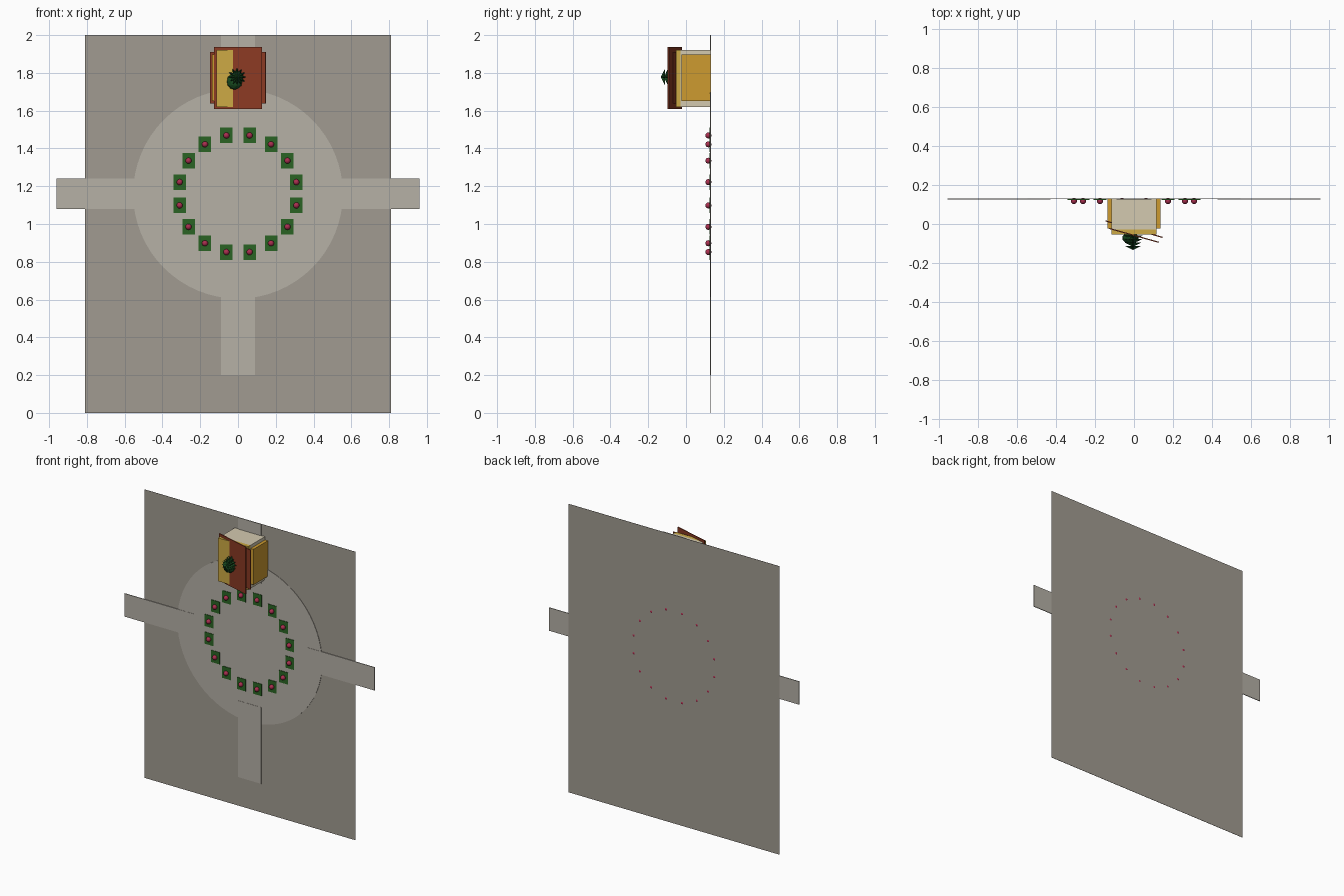
import bpy, bmesh, math
from mathutils import Matrix, Vector

if "Cube" in bpy.data.objects:
    bpy.data.objects.remove(bpy.data.objects["Cube"])


def mat(name, hexcol):
    lin = [(int(hexcol[i:i + 2], 16) / 255) ** 2.2 for i in (0, 2, 4)]
    m = bpy.data.materials.new(name)
    m.diffuse_color = (*lin, 1)
    m.use_nodes = True
    m.node_tree.nodes["Principled BSDF"].inputs["Base Color"].default_value = m.diffuse_color
    return m


GROUND, PATH = mat("ground", "A09A90"), mat("path", "B4AFA5")
WALL, GOLD, AMBER = mat("wall", "D2C8AE"), mat("gold", "CCA846"), mat("amber", "CC9A33")
ROOF, LEAF = mat("roof", "8A3D28"), mat("leaf", "2E6428")
FLOWER, TREE = mat("flower", "A83250"), mat("tree", "1F4F26")


def finish(name, bm, material, smooth=False):
    bmesh.ops.recalc_face_normals(bm, faces=bm.faces)
    me = bpy.data.meshes.new(name)
    bm.to_mesh(me)
    bm.free()
    me.materials.append(material)
    for p in me.polygons:
        p.use_smooth = smooth
    ob = bpy.data.objects.new(name, me)
    bpy.context.collection.objects.link(ob)
    return ob


def box(name, x, y, z, material):
    """Box from (min, max) ranges."""
    bm = bmesh.new()
    size = Vector((x[1] - x[0], y[1] - y[0], z[1] - z[0]))
    mid = Vector((sum(x) / 2, sum(y) / 2, sum(z) / 2))
    bmesh.ops.create_cube(bm, size=1, matrix=Matrix.Translation(mid) @ Matrix.Diagonal((*size, 1)))
    return finish(name, bm, material)


def board(name, a, b, z, thick, material):
    """Upright board running between two points in plan."""
    a, b = Vector(a), Vector(b)
    d = b - a
    ob = box(name, (-d.length / 2, d.length / 2), (-thick / 2, thick / 2), z, material)
    ob.location = (*((a + b) / 2), 0)
    ob.rotation_euler.z = math.atan2(d.y, d.x)
    return ob


def star_cone(name, cx, cz, y0, y1, r, points, material):
    """Spiky cone layer pointing to -y."""
    bm = bmesh.new()
    ring = []
    for i in range(points * 2):
        a = math.pi * i / points
        rr = r if i % 2 == 0 else r * 0.62
        ring.append(bm.verts.new((cx + rr * math.cos(a), y0, cz + rr * math.sin(a))))
    tip = bm.verts.new((cx, y1, cz))
    bm.faces.new(ring)
    for i, v in enumerate(ring):
        bm.faces.new((v, ring[(i + 1) % len(ring)], tip))
    return finish(name, bm, material)


CZ = 1.16  # centre height of the plaza

# Ground slab
box("ground", (-0.81, 0.81), (0.1305, 0.132), (0, 2), GROUND)

# Round plaza
bm = bmesh.new()
bmesh.ops.create_cone(bm, cap_ends=True, segments=64, radius1=0.555, radius2=0.555, depth=0.003,
                      matrix=Matrix.Translation((0, 0.129, CZ)) @ Matrix.Rotation(math.pi / 2, 4, 'X'))
finish("plaza", bm, PATH)

# Four paths
py = (0.126, 0.131)
box("path_left", (-0.96, -0.43), py, (1.08, 1.24), PATH)
box("path_right", (0.43, 0.96), py, (1.08, 1.24), PATH)
box("path_bottom", (-0.09, 0.09), py, (0.2, 0.73), PATH)
box("path_top", (-0.09, 0.09), py, (1.59, 2.0), PATH)

# Ring of sixteen flower beds
for i in range(16):
    a = math.radians(11.25 + 22.5 * i)
    x, z = 0.315 * math.cos(a), CZ + 0.315 * math.sin(a)
    box("flower_bed", (x - 0.033, x + 0.033), (0.124, 0.130), (z - 0.041, z + 0.041), LEAF)
    bm = bmesh.new()
    bmesh.ops.create_uvsphere(bm, u_segments=16, v_segments=10, radius=0.016,
                              matrix=Matrix.Translation((x, 0.1185, z)))
    finish("flower", bm, FLOWER, True)

# House walls, front panel and side panels
box("house_body", (-0.115, 0.115), (-0.028, 0.131), (1.62, 1.92), WALL)
box("house_front", (-0.115, 0.115), (-0.054, -0.028), (1.62, 1.92), GOLD)
for s, n in ((-1, "left"), (1, "right")):
    box("house_side_" + n, sorted((s * 0.115, s * 0.137)), (-0.024, 0.131), (1.65, 1.897), AMBER)

# Two slanted roof boards
board("roof_lower", (-0.147, 0.016), (0.147, -0.069), (1.637, 1.91), 0.006, ROOF)
board("roof_upper", (-0.127, -0.023), (0.127, -0.094), (1.61, 1.937), 0.006, ROOF)

# Bush and layered spiky tree pointing forwards
bm = bmesh.new()
bmesh.ops.create_icosphere(bm, subdivisions=2, radius=1, matrix=Matrix.Translation(
    (-0.018, -0.072, 1.755)) @ Matrix.Diagonal((0.042, 0.03, 0.044, 1)))
finish("bush", bm, TREE)
for k, (y0, r) in enumerate(((-0.06, 0.05), (-0.078, 0.048), (-0.095, 0.045), (-0.112, 0.042))):
    star_cone("tree_layer", -0.005, 1.778, y0, y0 - 0.022, r, 12, TREE)
